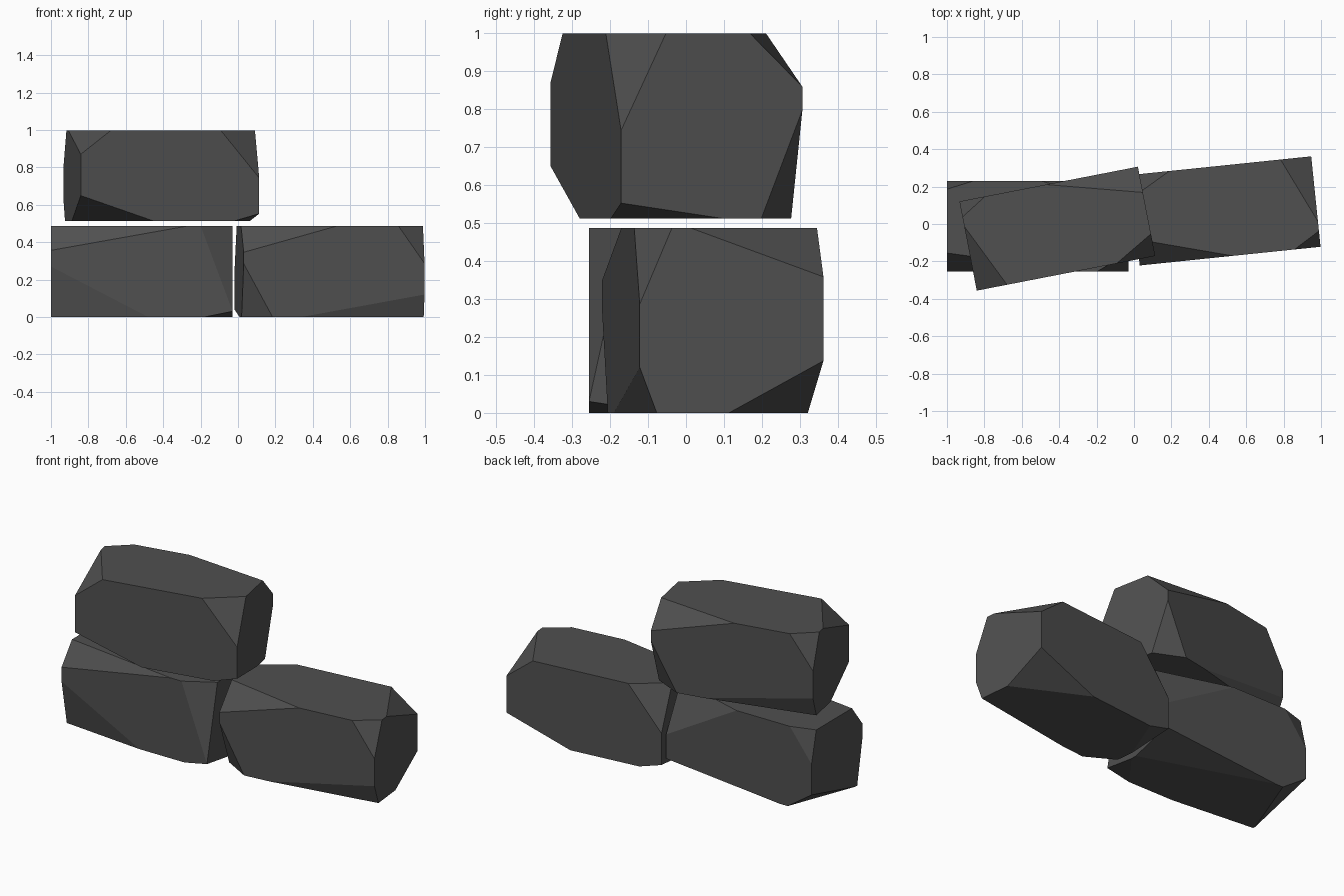
import bpy, bmesh, math

if "Cube" in bpy.data.objects:
    bpy.data.objects.remove(bpy.data.objects["Cube"])

# one flat dark grey for all blocks
mat = bpy.data.materials.new("charcoal grey")
mat.diffuse_color = (0.08, 0.08, 0.08, 1)
mat.use_nodes = True
mat.node_tree.nodes["Principled BSDF"].inputs["Base Color"].default_value = mat.diffuse_color

# corner cut sizes (along x, y, z), keyed by corner signs: (x, y, z)
CUTS_A = {
    (-1, -1, 1): (.73, .10, .13), (-1, -1, -1): (.52, .05, .27),
    (1, -1, 1): (.17, .10, .455), (1, -1, -1): (.15, .20, .03),
    (-1, 1, 1): (.145, .045, .19), (-1, 1, -1): (.16, .42, .11),
    (1, 1, 1): (.47, .14, .27), (1, 1, -1): (.76, .25, .07),
}
CUTS_B = {
    (-1, -1, 1): (.50, .14, .14), (-1, -1, -1): (.155, .11, .285),
    (1, -1, 1): (.14, .085, .20), (1, -1, -1): (.66, .045, .12),
    (-1, 1, 1): (.21, .12, .255), (-1, 1, -1): (.14, .27, .04),
    (1, 1, 1): (.165, .35, .128), (1, 1, -1): (.40, .25, .137),
}


def block(name, cuts, location, angle, size=(.972, .486, .486)):
    """Box with every corner sliced off by a slanted plane."""
    bm = bmesh.new()
    for signs, cut in cuts.items():
        for axis in range(3):
            p = [s * d / 2 for s, d in zip(signs, size)]
            p[axis] -= signs[axis] * cut[axis]
            bm.verts.new(p)
    bmesh.ops.convex_hull(bm, input=bm.verts[:])
    # merge the hull triangles back into flat faces
    bmesh.ops.dissolve_limit(bm, angle_limit=math.radians(0.5),
                             verts=bm.verts[:], edges=bm.edges[:])
    bmesh.ops.recalc_face_normals(bm, faces=bm.faces[:])
    mesh = bpy.data.meshes.new(name)
    bm.to_mesh(mesh)
    bm.free()
    mesh.materials.append(mat)
    ob = bpy.data.objects.new(name, mesh)
    ob.location = location
    ob.rotation_euler.z = math.radians(angle)
    bpy.context.collection.objects.link(ob)
    return ob


# two blocks side by side, one resting on top (same shape as right, half turned)
block("lower_left_block", CUTS_A, (-.515, -.012, .243), 0)
block("lower_right_block", CUTS_B, (.489, .07, .243), 5.9)
block("top_block", CUTS_B, (-.41, -.025, .755), 191)
